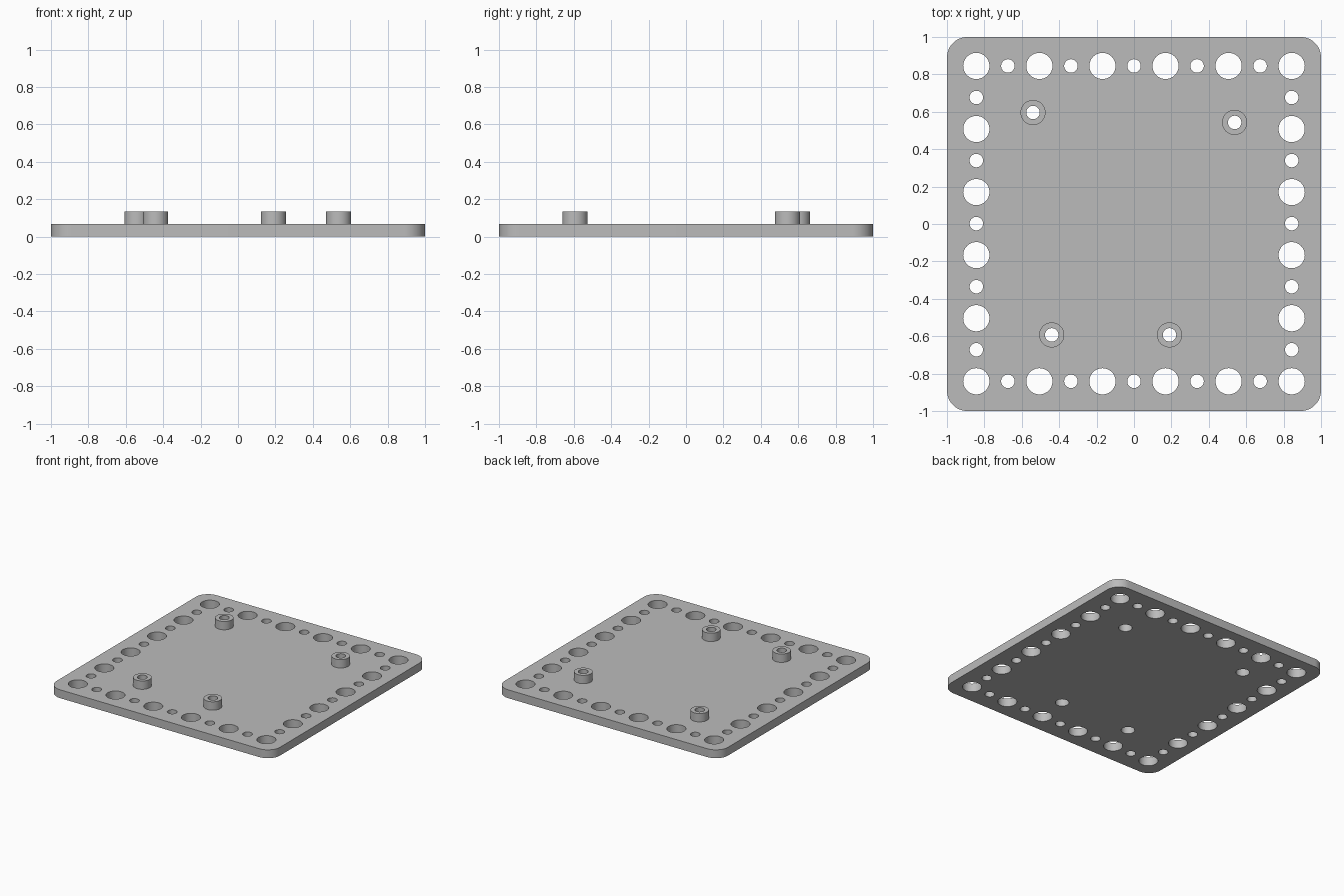
import bpy
import bmesh
from math import cos, sin, pi, radians

if "Cube" in bpy.data.objects:
    bpy.data.objects.remove(bpy.data.objects["Cube"], do_unlink=True)

PLATE = 0.0675          # plate thickness, also the standoff height
PITCH = 0.1686          # spacing of the perimeter holes
SHIFT = 0.002

grey = bpy.data.materials.new("plain grey")
grey.use_nodes = True
grey.diffuse_color = (0.5, 0.5, 0.5, 1)
grey.node_tree.nodes["Principled BSDF"].inputs["Base Color"].default_value = grey.diffuse_color


def circle(x, y, r, count=48):
    return [(x + r * cos(2 * pi * i / count), y + r * sin(2 * pi * i / count))
            for i in range(count)]


def rounded_square(half, r, steps=12):
    c = half - r
    points = []
    for k, (sx, sy) in enumerate([(1, 1), (-1, 1), (-1, -1), (1, -1)]):
        for i in range(steps + 1):
            a = pi / 2 * (k + i / steps)
            points.append((sx * c + r * cos(a), sy * c + r * sin(a)))
    return points


def slab(name, loops, bottom, height):
    """Extrude a flat outline with holes into a solid."""
    curve = bpy.data.curves.new(name, "CURVE")
    curve.dimensions = "2D"
    curve.fill_mode = "BOTH"
    curve.extrude = height / 2
    for loop in loops:
        spline = curve.splines.new("POLY")
        spline.points.add(len(loop) - 1)
        for p, (x, y) in zip(spline.points, loop):
            p.co = (x, y, 0, 1)
        spline.use_cyclic_u = True
    obj = bpy.data.objects.new(name, curve)
    bpy.context.collection.objects.link(obj)
    bpy.ops.object.select_all(action="DESELECT")
    obj.select_set(True)
    bpy.context.view_layer.objects.active = obj
    bpy.ops.object.convert(target="MESH")
    obj = bpy.context.object
    # Weld the caps to the walls and raise the part to its level
    bm = bmesh.new()
    bm.from_mesh(obj.data)
    bmesh.ops.remove_doubles(bm, verts=bm.verts, dist=1e-5)
    bmesh.ops.recalc_face_normals(bm, faces=bm.faces)
    bmesh.ops.translate(bm, verts=bm.verts, vec=(0, 0, bottom + height / 2))
    bm.to_mesh(obj.data)
    bm.free()
    obj.data.materials.clear()
    obj.data.materials.append(grey)
    bpy.ops.object.shade_smooth_by_angle(angle=radians(30))
    return obj


standoffs = {
    "back_right_standoff": (-0.54, 0.596),
    "back_left_standoff": (0.538, 0.543),
    "front_right_standoff": (-0.44, -0.593),
    "front_left_standoff": (0.19, -0.593),
}

# Plate outline, perimeter holes alternating large and small, wide bores under standoffs
outline = [rounded_square(1, 0.11)]
for i in range(-5, 6):
    for j in range(-5, 6):
        if max(abs(i), abs(j)) == 5:
            radius = 0.07 if (i + j) % 2 == 0 else 0.036
            outline.append(circle(i * PITCH, j * PITCH + SHIFT, radius))
outline += [circle(x, y, 0.05) for x, y in standoffs.values()]
slab("mounting_plate", outline, 0, PLATE)

# Hollow standoffs
for name, (x, y) in standoffs.items():
    slab(name, [circle(x, y, 0.067), circle(x, y, 0.036)], PLATE, PLATE)
